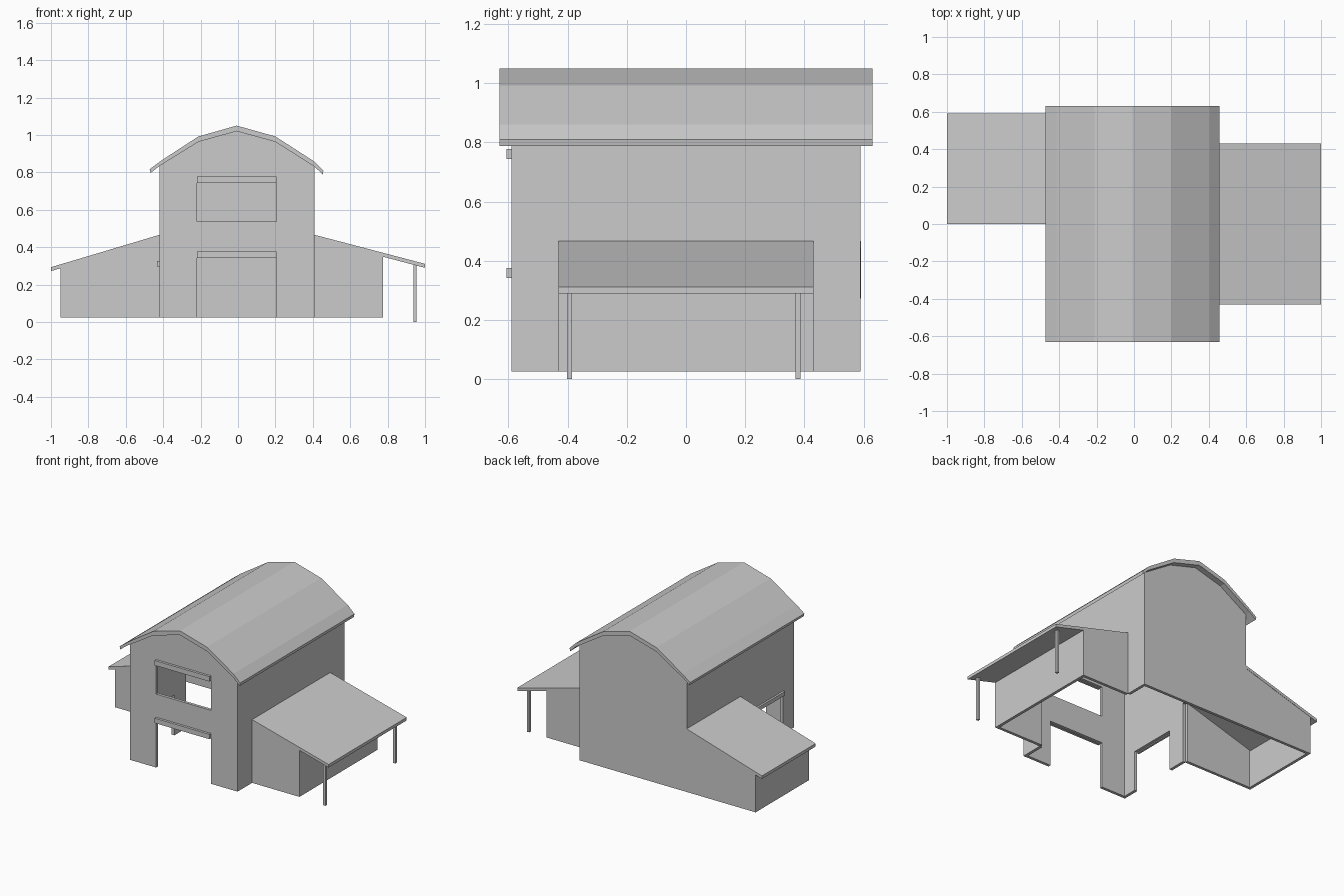
import bpy, bmesh
from mathutils import Vector

if "Cube" in bpy.data.objects:
    bpy.data.objects.remove(bpy.data.objects["Cube"])

T = 0.02       # wall thickness
Z0 = 0.025     # underside of the walls
XL, XR, YW = -0.42, 0.41, 0.59


def prism(name, pts, axis, a, b):
    """Extrude a 2D outline along x (points are y,z) or y (points are x,z)."""
    bm = bmesh.new()
    place = (lambda p: (a, *p)) if axis == 'x' else (lambda p: (p[0], a, p[1]))
    face = bm.faces.new([bm.verts.new(place(p)) for p in pts])
    out = bmesh.ops.extrude_face_region(bm, geom=[face])
    move = Vector((b - a, 0, 0)) if axis == 'x' else Vector((0, b - a, 0))
    bmesh.ops.translate(bm, vec=move, verts=[v for v in out['geom'] if isinstance(v, bmesh.types.BMVert)])
    bmesh.ops.recalc_face_normals(bm, faces=bm.faces)
    me = bpy.data.meshes.new(name)
    bm.to_mesh(me)
    bm.free()
    ob = bpy.data.objects.new(name, me)
    bpy.context.collection.objects.link(ob)
    return ob


def box(name, x0, x1, y0, y1, z0, z1):
    return prism(name, [(x0, z0), (x1, z0), (x1, z1), (x0, z1)], 'y', y0, y1)


def left_z(x):     # underside of left annex roof
    return 0.445 + (x - XL) * 0.298


def right_z(x):    # underside of right annex roof
    return 0.445 - (x - XR) * 0.263


# Main arched roof
top = [(-0.472, 0.817), (-0.415, 0.86), (-0.212, 0.992), (-0.007, 1.05),
       (0.2, 0.992), (0.405, 0.86), (0.457, 0.81)]
under = [(-0.467, 0.797), (XL, 0.834), (-0.212, 0.963), (-0.007, 1.02),
         (0.2, 0.963), (XR, 0.83), (0.453, 0.788)]
prism("main_roof", top + under[::-1], 'y', -0.63, 0.63)
gable = under[1:-1]

# Front wall with doorway and loft window
front = prism("front_wall", [(XL, Z0)] + gable +
              [(XR, Z0), (0.205, Z0), (0.205, 0.345), (-0.218, 0.345), (-0.218, Z0)], 'y', -YW, -YW + T)
cutter = box("window_cutter", -0.218, 0.205, -0.7, -0.5, 0.537, 0.748)
cutter.hide_render = True
cutter.display_type = 'WIRE'
mod = front.modifiers.new("window", 'BOOLEAN')
mod.operation, mod.solver, mod.object = 'DIFFERENCE', 'EXACT', cutter

# Back wall, running on across the left annex
prism("back_wall", [(-0.95, Z0), (-0.95, left_z(-0.95)), (XL, 0.445)] + gable + [(XR, Z0)], 'y', YW - T, YW)

# Side walls, open towards the annexes
e = YW - T
prism("left_wall", [(-e, Z0), (-0.47, Z0), (-0.47, 0.305), (-0.13, 0.305), (-0.13, Z0), (0, Z0),
                    (0, 0.445), (e, 0.445), (e, 0.834), (-e, 0.834)], 'x', XL, XL + T)
prism("right_wall", [(-e, Z0), (-0.43, Z0), (-0.43, 0.445), (0.43, 0.445), (0.43, Z0), (e, Z0),
                     (e, 0.83), (-e, 0.83)], 'x', XR - T, XR)

# Left annex
prism("left_annex_front", [(-0.95, Z0), (XL, Z0), (XL, 0.445), (-0.95, left_z(-0.95))], 'y', 0, T)
box("left_annex_side", -0.95, -0.95 + T, T, e, Z0, left_z(-0.95))
prism("left_annex_roof", [(XL, 0.445), (XL, 0.466), (-1, 0.293), (-1, left_z(-1))], 'y', 0, 0.592)

# Right annex with porch overhang
for name, y in (("front", -0.43), ("back", 0.43 - T)):
    prism("right_annex_" + name, [(XR, Z0), (0.775, Z0), (0.775, right_z(0.775)), (XR, 0.445)], 'y', y, y + T)
box("right_annex_side", 0.775 - T, 0.775, -0.43 + T, 0.43 - T, Z0, right_z(0.775))
prism("right_annex_roof", [(XR, 0.445), (XR, 0.466), (1, 0.311), (1, right_z(1))], 'y', -0.43, 0.43)
for name, y in (("front", -0.402), ("back", 0.37)):
    box("porch_post_" + name, 0.938, 0.955, y, y + 0.017, 0, right_z(0.945))

# Door and window rails
for name, z in (("door_rail", 0.342), ("window_rail", 0.744)):
    box(name, -0.218, 0.205, -0.607, -YW, z, z + 0.034)
box("side_door_rail", -0.434, XL, -0.47, -0.13, 0.298, 0.325)
